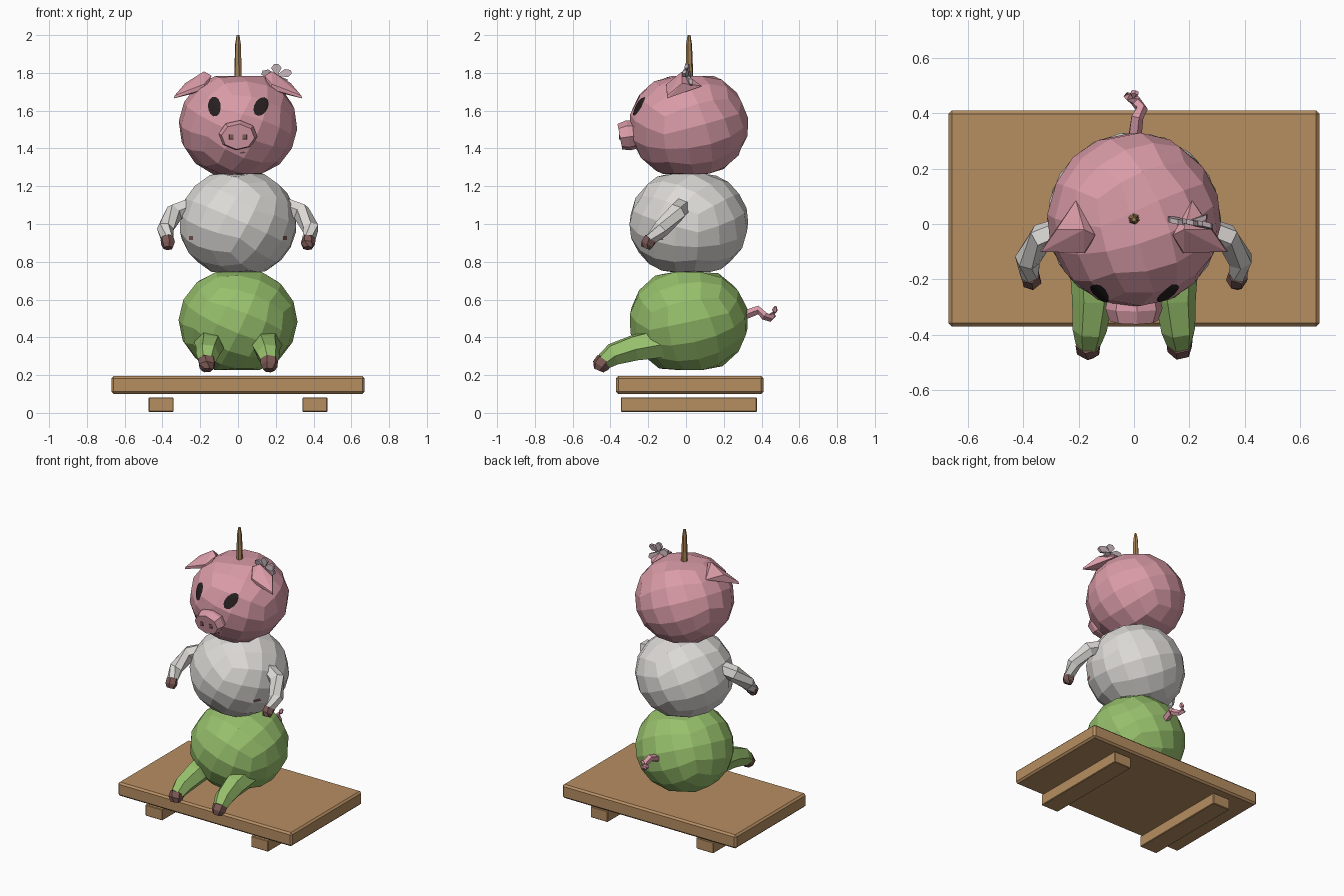
import bpy, bmesh, math
from mathutils import Vector, Euler
from mathutils.bvhtree import BVHTree

cube = bpy.data.objects.get("Cube")
if cube:
    bpy.data.objects.remove(cube, do_unlink=True)


def material(name, r, g, b):
    m = bpy.data.materials.new(name)
    m.use_nodes = True
    m.diffuse_color = (r, g, b, 1)
    bsdf = m.node_tree.nodes["Principled BSDF"]
    bsdf.inputs["Base Color"].default_value = (r, g, b, 1)
    bsdf.inputs["Roughness"].default_value = 0.9
    return m


pink = material("pink", 0.70, 0.33, 0.39)
white = material("off white", 0.72, 0.70, 0.67)
green = material("leaf green", 0.31, 0.53, 0.15)
wood = material("wood", 0.47, 0.27, 0.12)
skewer_wood = material("skewer wood", 0.38, 0.22, 0.09)
brown = material("hoof brown", 0.20, 0.10, 0.09)
black = material("eye black", 0.02, 0.014, 0.014)
petal_grey = material("petal grey", 0.52, 0.42, 0.45)


def finish(name, bm, mat, recalc=True):
    if recalc:
        bmesh.ops.recalc_face_normals(bm, faces=bm.faces[:])
    me = bpy.data.meshes.new(name)
    bm.to_mesh(me)
    bm.free()
    me.materials.append(mat)
    ob = bpy.data.objects.new(name, me)
    bpy.context.collection.objects.link(ob)
    return ob


def ball(name, z, mat, turn):
    """Faceted, slightly squashed ball with flat poles; returns its BVH."""
    bm = bmesh.new()
    bmesh.ops.create_cube(bm, size=2)
    bmesh.ops.subdivide_edges(bm, edges=bm.edges[:], cuts=3, use_grid_fill=True)
    rot = Euler(turn).to_matrix()
    for v in bm.verts:
        d = Vector([math.tan(c * math.pi / 4) for c in v.co]).normalized()
        d = rot @ d
        v.co = (d.x * 0.315, d.y * 0.318 + 0.015,
                z + max(-0.26, min(0.26, d.z * 0.29)))
    tree = BVHTree.FromBMesh(bm)
    finish(name, bm, mat)
    return tree


def box(name, lo, hi, mat, bevel):
    lo, hi = Vector(lo), Vector(hi)
    bm = bmesh.new()
    bmesh.ops.create_cube(bm, size=1)
    for v in bm.verts:
        v.co = (lo + hi) / 2 + v.co * (hi - lo)
    ob = finish(name, bm, mat)
    mod = ob.modifiers.new("bevel", 'BEVEL')
    mod.width = bevel
    mod.segments = 1
    return ob


def tube(name, path, mat, side=1, sides=6):
    """Faceted limb through (x, y, z, radius) points, mirrored by side."""
    pts = [Vector((p[0] * side, p[1], p[2])) for p in path]
    bm = bmesh.new()
    rings = []
    for i, p in enumerate(pts):
        t = (pts[min(i + 1, len(pts) - 1)] - pts[max(i - 1, 0)]).normalized()
        u = t.cross(Vector((0.1, 0.3, 1))).normalized()
        w = t.cross(u)
        ring = []
        for k in range(sides):
            a = math.tau * k / sides
            ring.append(bm.verts.new(p + path[i][3] * (u * math.cos(a) + w * math.sin(a))))
        rings.append(ring)
    for a, b in zip(rings, rings[1:]):
        for k in range(sides):
            n = (k + 1) % sides
            bm.faces.new((a[k], a[n], b[n], b[k]))
    bm.faces.new(rings[0])
    bm.faces.new(rings[-1])
    return finish(name, bm, mat)


def hull(name, points, mat, side=1):
    bm = bmesh.new()
    for x, y, z in points:
        bm.verts.new((x * side, y, z))
    res = bmesh.ops.convex_hull(bm, input=bm.verts[:])
    loose = [v for v in bm.verts if not v.link_faces]
    bmesh.ops.delete(bm, geom=loose, context='VERTS')
    return finish(name, bm, mat)


def patch(name, tree, x, z, rx, rz, tilt, mat, sides=12):
    """Painted spot laid on the front of a ball."""
    def land(px, pz):
        hit = tree.ray_cast(Vector((px, -2, pz)), Vector((0, 1, 0)))[0]
        return Vector((px, (hit.y if hit else 0) - 0.006, pz))
    bm = bmesh.new()
    mid = bm.verts.new(land(x, z))
    prev = None
    for step in range(1, 5):
        ring = []
        for k in range(sides):
            a = math.tau * (k + 0.5) / sides
            dx, dz = rx * step / 4 * math.cos(a), rz * step / 4 * math.sin(a)
            ring.append(bm.verts.new(land(x + dx * math.cos(tilt) - dz * math.sin(tilt),
                                          z + dx * math.sin(tilt) + dz * math.cos(tilt))))
        for k in range(sides):
            n = (k + 1) % sides
            bm.faces.new((prev[k], ring[k], ring[n], prev[n]) if prev
                         else (mid, ring[k], ring[n]))
        prev = ring
    return finish(name, bm, mat, recalc=False)


# Serving board on two runners
box("board", (-0.67, -0.37, 0.10), (0.67, 0.41, 0.195), wood, 0.012)
for side, label in ((1, "left"), (-1, "right")):
    x = 0.407 * side
    box(label + "_runner", (x - 0.066, -0.345, 0.005), (x + 0.066, 0.375, 0.082), wood, 0.004)

# Three stacked balls
head = ball("head", 1.523, pink, (0.3, 0.35, 0.4))
torso = ball("torso", 1.005, white, (0.35, 0.3, 1.0))
ball("lower_body", 0.487, green, (0.25, 0.4, 0.1))

# Skewer
tube("skewer", [(0, 0.018, 1.6, 0.022), (0, 0.018, 1.78, 0.021),
                (0, 0.016, 1.95, 0.016), (0, 0.016, 2.0, 0.008)], skewer_wood)

# Paired limbs and ears
for side, label in ((1, "left"), (-1, "right")):
    tube(label + "_arm", [(0.22, -0.01, 1.10, 0.05), (0.335, -0.05, 1.06, 0.052),
                          (0.385, -0.13, 0.975, 0.046), (0.375, -0.19, 0.915, 0.034)],
         white, side)
    tube(label + "_hand", [(0.376, -0.185, 0.925, 0.036), (0.37, -0.205, 0.895, 0.038),
                           (0.37, -0.215, 0.872, 0.026)], brown, side)
    tube(label + "_leg", [(0.15, -0.13, 0.37, 0.085), (0.15, -0.27, 0.345, 0.074),
                          (0.16, -0.385, 0.31, 0.062), (0.165, -0.435, 0.272, 0.046)],
         green, side)
    tube(label + "_hoof", [(0.165, -0.43, 0.28, 0.048), (0.165, -0.452, 0.25, 0.046),
                           (0.163, -0.462, 0.226, 0.03)], brown, side)
    hull(label + "_ear", [(0.21, 0.085, 1.73), (0.34, -0.10, 1.665), (0.335, -0.10, 1.68),
                          (0.17, -0.10, 1.715), (0.18, -0.105, 1.74), (0.14, -0.04, 1.785),
                          (0.18, -0.02, 1.808), (0.28, -0.02, 1.745), (0.24, -0.04, 1.69)],
         pink, side)
    patch(label + "_torso_spot", torso, 0.25 * side, 0.925, 0.015, 0.015, 0, brown, 4)

# Snout with nostrils
tube("snout", [(0, -0.25, 1.475, 0.075), (0, -0.305, 1.47, 0.085), (0, -0.35, 1.462, 0.072)],
     pink, 1, 8)
snout = bpy.data.objects["snout"]
for v in snout.data.vertices:
    v.co.x *= 1.22
    v.co.z = 1.465 + (v.co.z - 1.465) * 0.95
for side, label in ((1, "left"), (-1, "right")):
    x = 0.035 * side
    box(label + "_nostril", (x - 0.012, -0.354, 1.448), (x + 0.012, -0.347, 1.475), brown, 0.001)

# Painted face
patch("right_eye", head, -0.125, 1.622, 0.034, 0.053, 0.05, black)
patch("left_eye", head, 0.122, 1.622, 0.036, 0.053, -0.5, black)
patch("mouth", head, 0.025, 1.378, 0.018, 0.005, 0.1, brown, 6)

# Flower on the left ear
centre = Vector((0.205, 0.005, 1.785))
for k in range(5):
    a = math.tau * k / 5 + 0.35
    out = Vector((math.cos(a), -0.25 * math.sin(2 * a), 0.75 * math.sin(a)))
    across = Vector((-math.sin(a), 0.2, 0.8 * math.cos(a)))
    thick = Vector((0, 0.009, 0))
    pts = []
    for r, w in ((0.01, 0.008), (0.055, 0.028), (0.082, 0.012)):
        for s in (-1, 1):
            p = centre + out * r + across * w * s
            pts += [p - thick, p + thick]
    hull("petal_%d" % (k + 1), pts, petal_grey)

# Curly tail
tube("tail", [(0, 0.30, 0.515, 0.026), (0.01, 0.385, 0.545, 0.024), (0.028, 0.415, 0.513, 0.022),
              (0.005, 0.445, 0.502, 0.02), (-0.02, 0.462, 0.52, 0.018),
              (0.0, 0.47, 0.542, 0.016), (0.01, 0.474, 0.562, 0.008)], pink, 1, 5)
